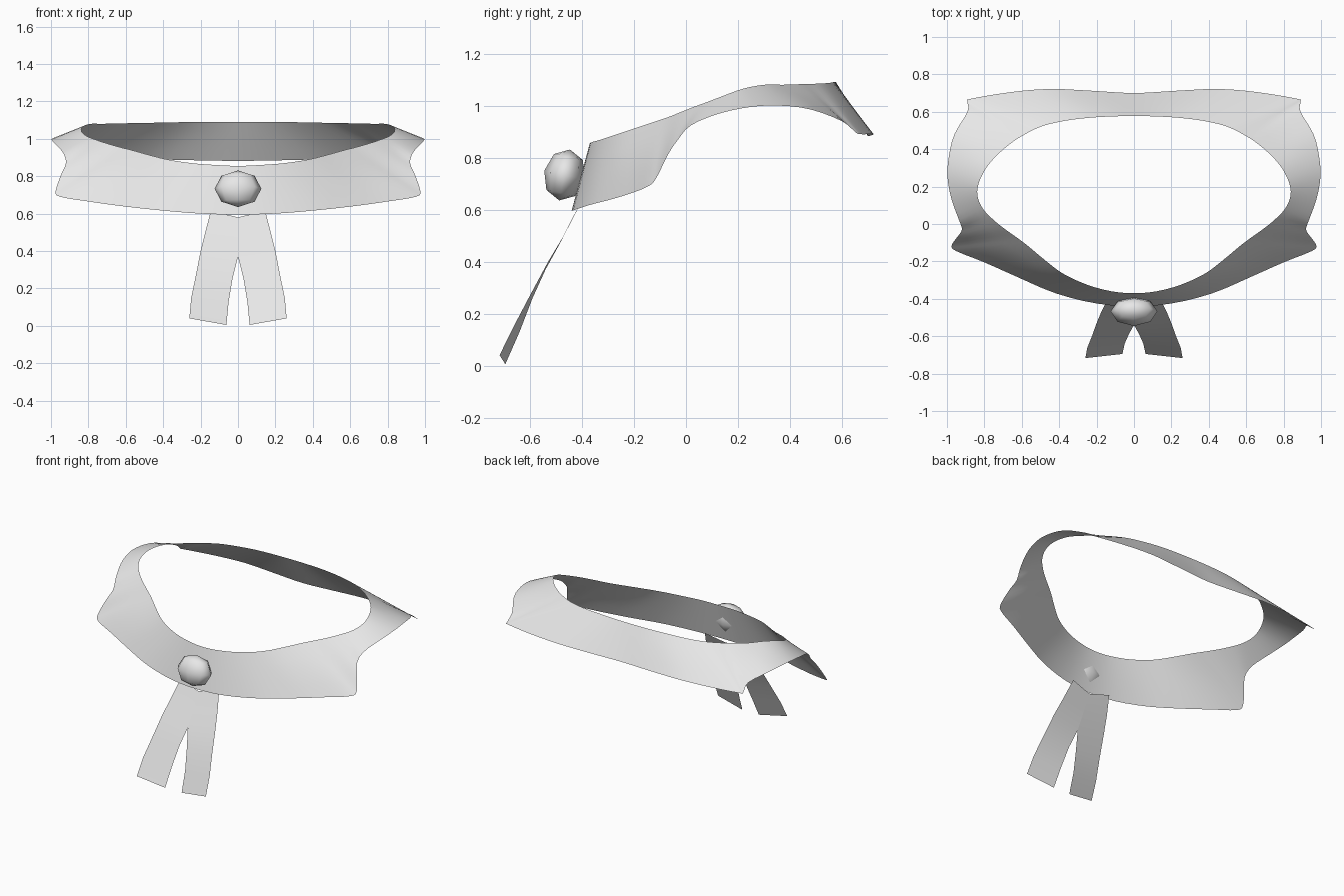
import bpy, math
from mathutils import Vector

if "Cube" in bpy.data.objects:
    bpy.data.objects.remove(bpy.data.objects["Cube"])

grey = bpy.data.materials.new("light_grey_cloth")
grey.diffuse_color = (0.8, 0.8, 0.8, 1)
grey.use_nodes = True
grey.node_tree.nodes["Principled BSDF"].inputs["Base Color"].default_value = grey.diffuse_color


def make(name, verts, faces):
    me = bpy.data.meshes.new(name)
    me.from_pydata(verts, [], faces)
    me.materials.append(grey)
    for p in me.polygons:
        p.use_smooth = True
    ob = bpy.data.objects.new(name, me)
    bpy.context.collection.objects.link(ob)
    return ob


def flip(v):
    return Vector((-v[0], v[1], v[2]))


def spline(pts, steps):
    """Closed Catmull-Rom curve through the points."""
    out, n = [], len(pts)
    for i in range(n):
        a, b, c, d = (pts[(i + k) % n] for k in (-1, 0, 1, 2))
        for s in range(steps):
            t = s / steps
            out.append(0.5 * (2 * b + (c - a) * t + (2 * a - 5 * b + 4 * c - d) * t * t
                              + (3 * b - a - 3 * c + d) * t ** 3))
    return out


# Collar: neck edge and hem, from front centre to back centre on one side
neck = [(0, -.37, .855), (.12, -.36, .86), (.25, -.325, .87), (.38, -.265, .89),
        (.48, -.19, .915), (.57, -.115, .94), (.63, -.07, .955), (.70, -.02, .975),
        (.76, .03, .995), (.81, .085, 1.015), (.837, .15, 1.04), (.83, .22, 1.065),
        (.79, .30, 1.08), (.73, .37, 1.08), (.66, .43, 1.082), (.60, .47, 1.083),
        (.50, .52, 1.085), (.38, .55, 1.087), (.25, .567, 1.09), (.12, .575, 1.09),
        (0, .577, 1.09)]
hem = [(0, -.44, .595), (.20, -.425, .60), (.42, -.37, .618), (.62, -.285, .64),
       (.80, -.205, .665), (.95, -.145, .69), (.975, -.115, .72), (.945, -.07, .81),
       (.92, -.03, .87), (.935, .02, .925), (.975, .13, .97), (.997, .25, .995),
       (.99, .36, 1.0), (.96, .48, .985), (.89, .60, .94), (.89, .655, .895),
       (.87, .67, .89), (.66, .705, .89), (.45, .722, .89), (.22, .712, .885),
       (0, .70, .882)]


def loop(half):
    right = [Vector(p) for p in half]
    return spline(right + [flip(p) for p in right[-2:0:-1]], 3)


inner, outer = loop(neck), loop(hem)
n, rows = len(inner), 4
verts = [a.lerp(b, r / rows) for r in range(rows + 1) for a, b in zip(inner, outer)]
faces = [(r * n + i, (r + 1) * n + i, (r + 1) * n + (i + 1) % n, r * n + (i + 1) % n)
         for r in range(rows) for i in range(n)]
make("collar", verts, faces)

# Scarf tails: inner edge and outer edge from the knot down, mirrored
tail_in = [(0, -.43, .58), (0, -.485, .47), (0, -.54, .37), (.028, -.59, .26),
           (.05, -.64, .13), (.062, -.695, .005)]
tail_out = [(.145, -.41, .615), (.175, -.47, .50), (.20, -.53, .40), (.225, -.60, .27),
            (.25, -.663, .15), (.26, -.717, .04)]
for side, fn in (("right", Vector), ("left", flip)):
    verts = [fn(p) for pair in zip(tail_in, tail_out) for p in pair]
    quads = [(2 * i, 2 * i + 2, 2 * i + 3, 2 * i + 1) for i in range(len(tail_in) - 1)]
    if side == "left":
        quads = [q[::-1] for q in quads]
    make(side + "_tail", verts, quads)

# Knot: low-poly rounded bead, tipped back slightly
bpy.ops.mesh.primitive_uv_sphere_add(segments=8, ring_count=4, radius=1,
                                     location=(0, -.467, .733),
                                     rotation=(math.radians(-12), 0, 0))
knot = bpy.context.object
knot.name = "knot"
knot.scale = (.125, .08, .1)
knot.data.materials.append(grey)
bpy.ops.object.shade_smooth()
